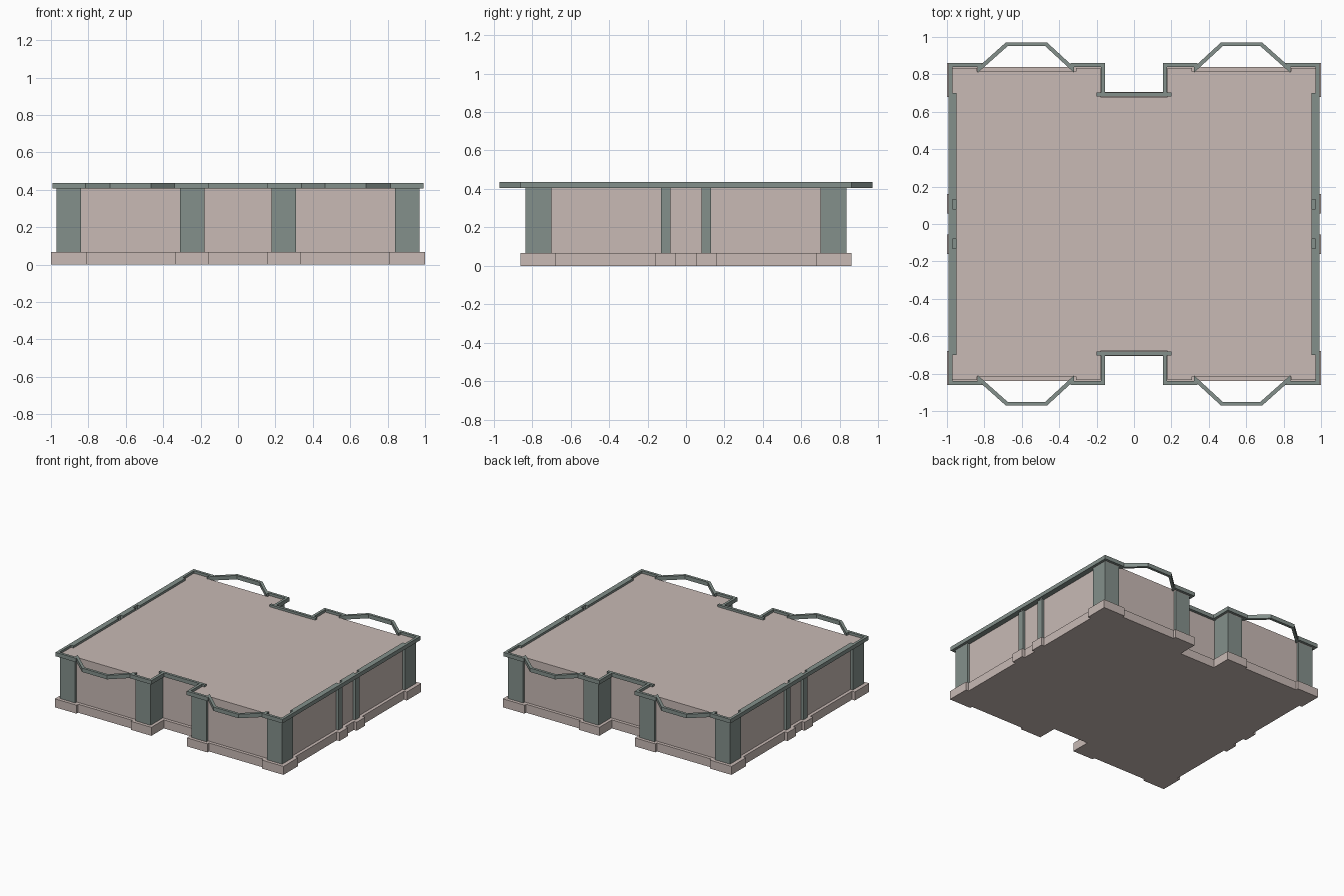
import bpy, bmesh
from mathutils import Vector

if "Cube" in bpy.data.objects:
    bpy.data.objects.remove(bpy.data.objects["Cube"])


def material(name, rgb):
    m = bpy.data.materials.new(name)
    m.diffuse_color = (*rgb, 1)
    m.use_nodes = True
    m.node_tree.nodes["Principled BSDF"].inputs["Base Color"].default_value = m.diffuse_color
    return m


STONE = material("stone", (0.58, 0.49, 0.46))
SLATE = material("slate", (0.23, 0.28, 0.26))


def finish(name, bm, mat):
    bmesh.ops.recalc_face_normals(bm, faces=bm.faces[:])
    me = bpy.data.meshes.new(name)
    bm.to_mesh(me)
    bm.free()
    me.materials.append(mat)
    ob = bpy.data.objects.new(name, me)
    bpy.context.collection.objects.link(ob)
    return ob


def full_loop(quarter):
    """Mirror an outline of the +x +y quarter (no points on the axes) into a loop."""
    q = [Vector(p) for p in quarter]
    right = q + [Vector((p.x, -p.y)) for p in reversed(q)]
    return right + [Vector((-p.x, p.y)) for p in reversed(right)]


def slab(name, quarter, z0, z1, mat):
    bm = bmesh.new()
    face = bm.faces.new([bm.verts.new((p.x, p.y, z0)) for p in full_loop(quarter)])
    ext = bmesh.ops.extrude_face_region(bm, geom=[face], use_keep_orig=True)
    top = [g for g in ext["geom"] if isinstance(g, bmesh.types.BMVert)]
    bmesh.ops.translate(bm, verts=top, vec=(0, 0, z1 - z0))
    return finish(name, bm, mat)


def boxes(name, specs, mat):
    """Boxes (x0, x1, y0, y1, z0, z1), mirrored into all four quarters."""
    bm = bmesh.new()
    for x0, x1, y0, y1, z0, z1 in specs:
        for sx in (-1, 1):
            for sy in (-1, 1):
                g = bmesh.ops.create_cube(bm, size=1)["verts"]
                bmesh.ops.scale(bm, verts=g, vec=(x1 - x0, y1 - y0, z1 - z0))
                bmesh.ops.translate(bm, verts=g, vec=(
                    sx * (x0 + x1) / 2, sy * (y0 + y1) / 2, (z0 + z1) / 2))
    return finish(name, bm, mat)


def band(name, quarter, width, z0, z1, mat):
    """Mitred rectangular strip along a closed path."""
    pts = full_loop(quarter)
    bm = bmesh.new()
    rings = []
    n = len(pts)
    for i, p in enumerate(pts):
        a = (p - pts[i - 1]).normalized()
        b = (pts[(i + 1) % n] - p).normalized()
        na, nb = Vector((-a.y, a.x)), Vector((-b.y, b.x))
        m = (na + nb).normalized()
        m *= width / 2 / m.dot(na)
        o, q = p + m, p - m
        rings.append([bm.verts.new(c) for c in (
            (o.x, o.y, z0), (q.x, q.y, z0), (q.x, q.y, z1), (o.x, o.y, z1))])
    for i in range(n):
        r, s = rings[i], rings[(i + 1) % n]
        for k in range(4):
            bm.faces.new((r[k], r[(k + 1) % 4], s[(k + 1) % 4], s[k]))
    return finish(name, bm, mat)


BASE, EAVE, ROOF, TOP = 0.067, 0.406, 0.42, 0.437

# Plinth with projecting pads under each pilaster
slab("plinth", [(.155, .705), (.155, .86), (.335, .86), (.335, .84), (.81, .84),
                (.81, .86), (1, .86), (1, .68), (.975, .68), (.975, .16),
                (1, .16), (1, .055), (.975, .055)], 0, BASE, STONE)

# Recessed walls
slab("walls", [(.2, .68), (.2, .815), (.95, .815)], BASE, EAVE, STONE)

# Flat roof following the pilasters
slab("roof", [(.18, .68), (.18, .835), (.31, .835), (.31, .815), (.84, .815),
              (.84, .835), (.97, .835), (.97, .70), (.95, .70)], EAVE, ROOF, STONE)

# Corner, entrance and side pilasters
boxes("pilasters", [(.84, .97, .70, .835, BASE, EAVE),
                    (.18, .31, .68, .835, BASE, EAVE),
                    (.93, .97, .08, .13, BASE, EAVE)], SLATE)

# Cornice band with angled bays at front and back
band("cornice", [(.165, .692), (.165, .851), (.33, .851), (.33, .832), (.47, .961),
                 (.68, .961), (.825, .832), (.825, .851), (.982, .851)],
     .021, EAVE, TOP, SLATE)

# Wider cornice strips along the side walls and entrance recesses
boxes("cornice_strips", [(.95, .973, .13, .70, EAVE, TOP),
                         (.155, .2, .682, .7025, EAVE, TOP)], SLATE)
boxes("cornice_centre", [(.95, .973, 0, .08, EAVE, TOP)], SLATE)
